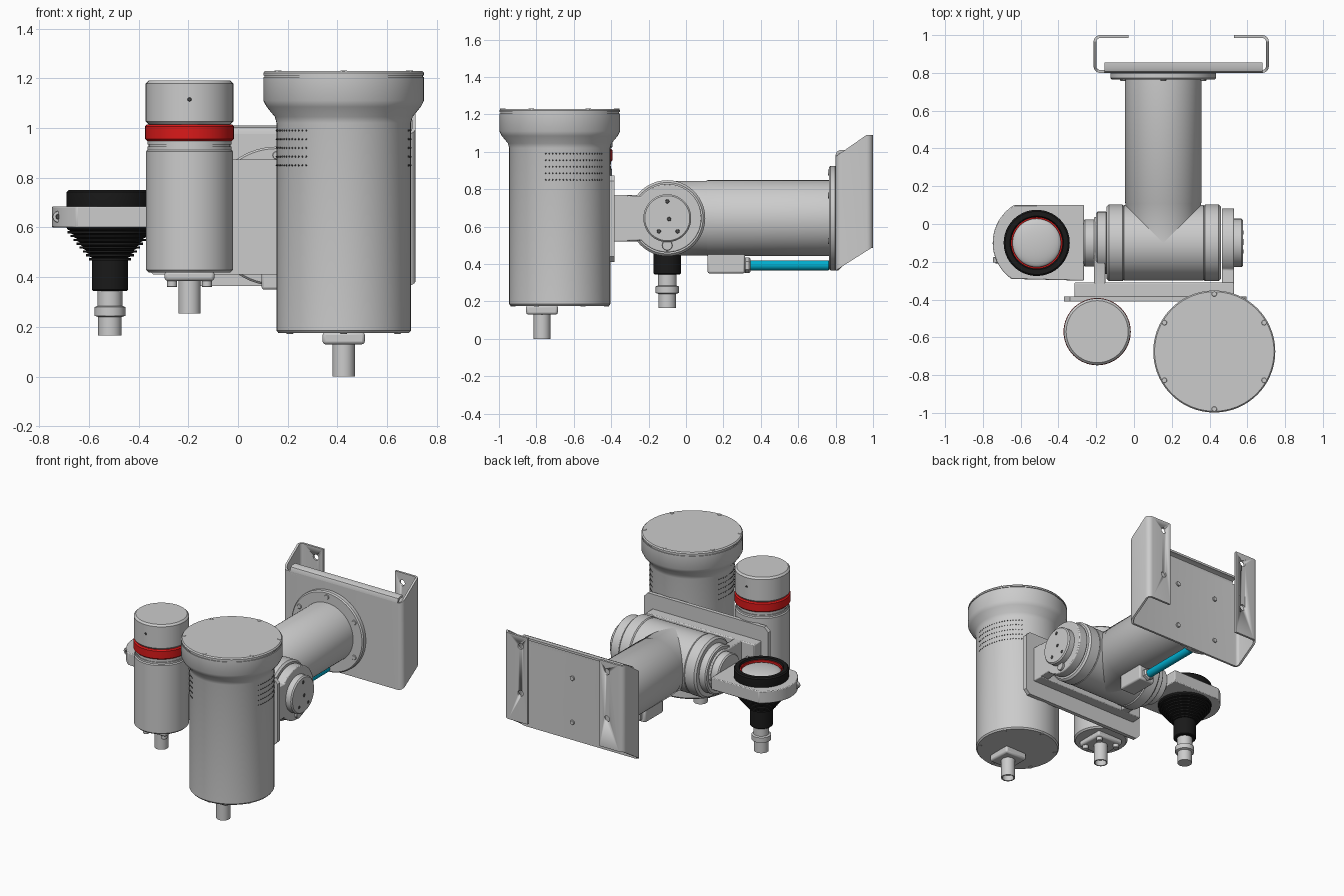
import bpy, bmesh
from math import sin, cos, pi, radians
from mathutils import Vector

if "Cube" in bpy.data.objects:
    bpy.data.objects.remove(bpy.data.objects["Cube"])


def material(name, col):
    m = bpy.data.materials.new(name)
    m.diffuse_color = (*col, 1)
    m.use_nodes = True
    m.node_tree.nodes["Principled BSDF"].inputs["Base Color"].default_value = m.diffuse_color
    return m


BLACK = material("black", (0.01, 0.01, 0.01))
RED = material("red", (0.7, 0.01, 0.01))
BLUE = material("blue", (0.0, 0.42, 0.62))
WHITE = material("white", (0.85, 0.85, 0.85))
DARK = material("dark_grey", (0.08, 0.08, 0.08))


def finish(name, bm, mat=None, bevel=0):
    bmesh.ops.recalc_face_normals(bm, faces=bm.faces)
    me = bpy.data.meshes.new(name)
    bm.to_mesh(me)
    bm.free()
    me.shade_smooth()
    me.set_sharp_from_angle(angle=radians(32))
    ob = bpy.data.objects.new(name, me)
    bpy.context.collection.objects.link(ob)
    if mat:
        me.materials.append(mat)
    if bevel:
        b = ob.modifiers.new("bevel", "BEVEL")
        b.width, b.segments, b.limit_method = bevel, 2, "ANGLE"
    return ob


def place(axis, u, v, t):
    return Vector({"z": (u, v, t), "x": (t, u, v), "y": (v, t, u)}[axis])


def lathe(name, prof, loc=(0, 0, 0), axis="z", mat=None, seg=64, bm=None):
    """Revolve (radius, height) points about an axis."""
    own = bm is None
    bm = bm or bmesh.new()
    rings = []
    for r, t in prof:
        n = 1 if r == 0 else seg
        rings.append([bm.verts.new(place(axis, r * cos(2 * pi * i / seg), r * sin(2 * pi * i / seg), t)
                                   + Vector(loc)) for i in range(n)])
    for a, b in zip(rings, rings[1:]):
        for i in range(seg):
            j = (i + 1) % seg
            q = [a[i % len(a)], a[j % len(a)], b[j % len(b)], b[i % len(b)]]
            bm.faces.new(list(dict.fromkeys(q)))
    return finish(name, bm, mat) if own else None


def drum(name, r, a, b, loc, axis="z", mat=None, c=0.008, seg=64, bm=None):
    """Solid cylinder with chamfered rims."""
    return lathe(name, [(0, a), (r - c, a), (r, a + c), (r, b - c), (r - c, b), (0, b)],
                 loc, axis, mat, seg, bm)


def prism(name, pts, axis, a, b, bevel=0, mat=None):
    """Extrude an outline; axis z takes (x,y), x takes (y,z), y takes (z,x)."""
    bm = bmesh.new()
    lo, hi = ([bm.verts.new(place(axis, u, v, t)) for u, v in pts] for t in (a, b))
    bm.faces.new(lo)
    bm.faces.new(hi)
    for i in range(len(pts)):
        j = (i + 1) % len(pts)
        bm.faces.new((lo[i], lo[j], hi[j], hi[i]))
    return finish(name, bm, mat, bevel)


def box(name, x0, x1, y0, y1, z0, z1, bevel=0):
    return prism(name, [(x0, y0), (x1, y0), (x1, y1), (x0, y1)], "z", z0, z1, bevel)


def studs(name, spots, r, h, axis="z", mat=None):
    """Many little discs in one object."""
    bm = bmesh.new()
    for p in spots:
        drum("", r, -h / 2, h / 2, p, axis, c=0.002, seg=12, bm=bm)
    return finish(name, bm, mat)


def pin(name, x, y, z0, z1):
    lathe(name, [(0, z0 + .04), (.037, z0 + .04), (.037, z0), (.045, z0), (.045, z1), (0, z1)], (x, y, 0), seg=40)


# Large camera housing with flared top
bx, by = 0.425, -0.675
lathe("large_housing", [(0, .175), (.262, .175), (.27, .185), (.27, 1.02), (.277, 1.045), (.31, 1.085),
                        (.323, 1.11), (.323, 1.205), (.318, 1.205), (.318, 1.212), (.323, 1.212),
                        (.323, 1.222), (.316, 1.23), (0, 1.23)], (bx, by, 0), seg=96)
box("large_connector_block", bx - .085, bx + .085, -.855, -.685, .13, .18, .012)
pin("large_connector_pin", bx, -.77, 0, .135)
hexa = [radians(90 + 60 * i) for i in range(6)]
studs("large_top_screws", [(bx + .305 * cos(a), by + .305 * sin(a), 1.226) for a in hexa], .014, .012)
studs("large_bottom_screws", [(bx + .25 * cos(a), by + .25 * sin(a), .178) for a in hexa], .014, .012)
# Rows of vent dots on the left and right of the large housing
bm = bmesh.new()
for side in (0, 180):
    for k in range(-9, 10):
        a = radians(side + k * 4 + 20)
        for row in range(5):
            p = Vector((bx + .27 * cos(a), by + .27 * sin(a), .85 + .035 * row))
            bmesh.ops.create_icosphere(bm, subdivisions=1, radius=.004)
            bmesh.ops.translate(bm, verts=bm.verts[-12:], vec=p)
finish("vent_dots", bm, DARK)

# Small housing with red band
sx, sy = -0.195, -0.57
lathe("small_housing", [(0, .42), (.165, .42), (.175, .43), (.175, .905), (.169, .912), (.169, .925),
                        (.164, .925), (.164, .933), (.169, .933), (.169, .95), (0, .95)], (sx, sy, 0))
drum("red_band", .178, .947, 1.015, (sx, sy, 0), mat=RED)
drum("small_cap", .176, 1.015, 1.19, (sx, sy, 0), c=.012)
studs("small_cap_screws", [(sx + .173 * cos(radians(a)), sy + .173 * sin(radians(a)), 1.115)
                           for a in (-90, 90)], .008, .01, "y", DARK)
box("small_connector_plate", sx - .1, sx + .1, sy - .1, sy + .1, .385, .425, .012)
studs("small_connector_screws", [(sx + i * .07, sy + j * .07, .375) for i in (-1, 1) for j in (-1, 1)], .02, .03)
pin("small_connector_pin", sx, sy, .255, .39)

# Upward-facing lamp with finned cone
lx, ly = -0.515, -0.1
fins = []
for i in range(8):
    r, z = .082 + .0125 * i, .468 + .0155 * i
    fins += [(r - .012, z), (r + .002, z), (r + .002, z + .009), (r - .012, z + .009)]
lathe("lamp_body", [(0, .345), (.068, .345), (.073, .35), (.073, .468)] + fins +
      [(.17, .592), (.175, .6), (.175, .742), (.167, .75), (.142, .75), (.135, .735), (.135, .7), (0, .7)],
      (lx, ly, 0), mat=BLACK)
lathe("lamp_red_ring", [(.128, .70), (.137, .70), (.137, .737), (.128, .737), (.128, .70)], (lx, ly, 0), mat=RED)
lathe("lamp_dome", [(0, .7), (.129, .7)] + [(.129 * cos(radians(a)), .715 + .03 * sin(radians(a)))
                                            for a in range(0, 90, 10)] + [(0, .745)], (lx, ly, 0), mat=WHITE)
lathe("lamp_plug", [(0, .165), (.036, .165), (.047, .165), (.047, .24), (.062, .245), (.062, .28),
                    (.05, .285), (.05, .35), (0, .35)], (lx, ly, 0), seg=40)
arc = [(lx - .233 * cos(radians(a)), ly - .233 * sin(radians(a))) for a in range(-59, 60, 6)]
arc = [(x, max(-.3, min(.1, y))) for x, y in arc]
prism("lamp_holder", [(-.265, -.3), (-.265, .1)] + arc, "z", .60, .685, .005)
studs("holder_bolt", [(-.722, -.19, .643)], .024, .03, "y")
studs("holder_bolt_core", [(-.722, -.2, .643)], .011, .02, "y", DARK)

# Tee-shaped joint and long arm
cx, cy, cz = 0.155, -0.1, 0.645
drum("joint_tube", .2, -.06, .375, (0, cy, cz), "x")
for nm, a, b in (("left", -.145, -.05), ("right", .365, .46)):
    drum("joint_ring_" + nm, .203, a, b, (0, cy, cz), "x", c=.012)
drum("left_hub", .165, -.2, -.14, (0, cy, cz), "x")
drum("left_cap", .125, -.268, -.2, (0, cy, cz), "x")
drum("right_cap", .128, .5, .577, (0, cy, cz), "x")
studs("right_cap_screws", [(.577, cy + u, cz + v) for u, v in ((.01, -.005), (-.045, -.07), (.055, -.07), (0, .09))],
      .011, .006, "x", DARK)
studs("right_cap_nut", [(.53, cy, .5)], .028, .03, "x")
lathe("arm_tube", [(0, cy), (.2, cy), (.2, .11), (.203, .115), (.203, .77), (0, .77)], (cx, 0, cz), "y")
drum("arm_flange", .28, .765, .805, (cx, 0, cz), "y")
studs("flange_screws", [(cx + .245 * cos(a), .765, cz + .245 * sin(a)) for a in hexa], .016, .014, "y")

# U-shaped cradle carrying both housings
for nm, a, b, r in (("left", -.212, -.152, .137), ("right", .465, .53, .183)):
    s = .125
    t0 = 140 if r > .15 else 115
    end = [(cy + r * cos(radians(a2)), cz + r * sin(radians(a2))) for a2 in range(-t0, t0 + 1, 5)]
    prism("cradle_arm_" + nm, [(-.39, cz - s)] + end + [(-.39, cz + s)], "x", a, b, .006)
box("cradle_base", -.315, .53, -.388, -.31, cz - s, cz + s, .006)
x0, x1, z0, z1, k = -.37, .595, .41, .873, .03
prism("mounting_plate", [(z0 + k, x0), (z0, x0 + k), (z0, x1 - k), (z0 + k, x1), (z1 - k, x1), (z1, x1 - k),
                         (z1, x0 + k), (z1 - k, x0)], "y", -.41, -.383)

# Cable gland and blue tube under the arm
box("cable_block", .095, .215, .115, .315, .35, .46, .01)
drum("cable_nut", .042, .31, .345, (cx, 0, .393), "y", seg=6)
drum("blue_tube", .027, .33, .77, (cx, 0, .393), "y", mat=BLUE, seg=32)

# Folded wall bracket: bent sheet sheared upward toward the wall
xl, xr, yf, yb, r, t = -.214, .714, .8, 1.0, .035, .015
path = [(-.03, yb, 0, 1)]
for px, py, a0 in ((xl + r, yb - r, 90), (xl + r, yf + r, 180), (xr - r, yf + r, 270), (xr - r, yb - r, 360)):
    for i in range(7):
        a = radians(a0 + 15 * i)
        path.append((px + r * cos(a), py + r * sin(a), cos(a), sin(a)))
path.append((.53, yb, 0, 1))
bm = bmesh.new()
rows = []
for x, y, nx, ny in path:
    lo = .365 + .12 * min(1, (y - yf) / .19)
    hi = .975 + .115 * min(1, (y - yf) / .165)
    rows.append([bm.verts.new(p) for p in ((x, y, lo), (x, y, hi), (x - nx * t, y - ny * t, hi),
                                           (x - nx * t, y - ny * t, lo))])
for a, b in zip(rows, rows[1:]):
    for i in range(4):
        j = (i + 1) % 4
        bm.faces.new((a[i], a[j], b[j], b[i]))
bm.faces.new(rows[0])
bm.faces.new(rows[-1])
bracket = finish("wall_bracket", bm)
holes = studs("bracket_hole_cutter", [(x, .99, z) for x in (-.085, .585) for z in (1.02, .69)], .021, .08, "y")
holes.hide_render = True
holes.display_type = "WIRE"
cut = bracket.modifiers.new("holes", "BOOLEAN")
cut.operation, cut.object = "DIFFERENCE", holes
# Rolled lip along the top of the bracket
prism("bracket_lip", [(.8, .95), (.8, .985), (.807, 1.002), (.825, 1.01), (.855, 1.01), (.855, .995),
                      (.828, .995), (.818, .99), (.815, .98), (.815, .95)], "x", -.155, .68)
studs("bracket_bolts", [(x, .818, z) for x in (0, .31) for z in (.49, .8)], .016, .014, "y")
